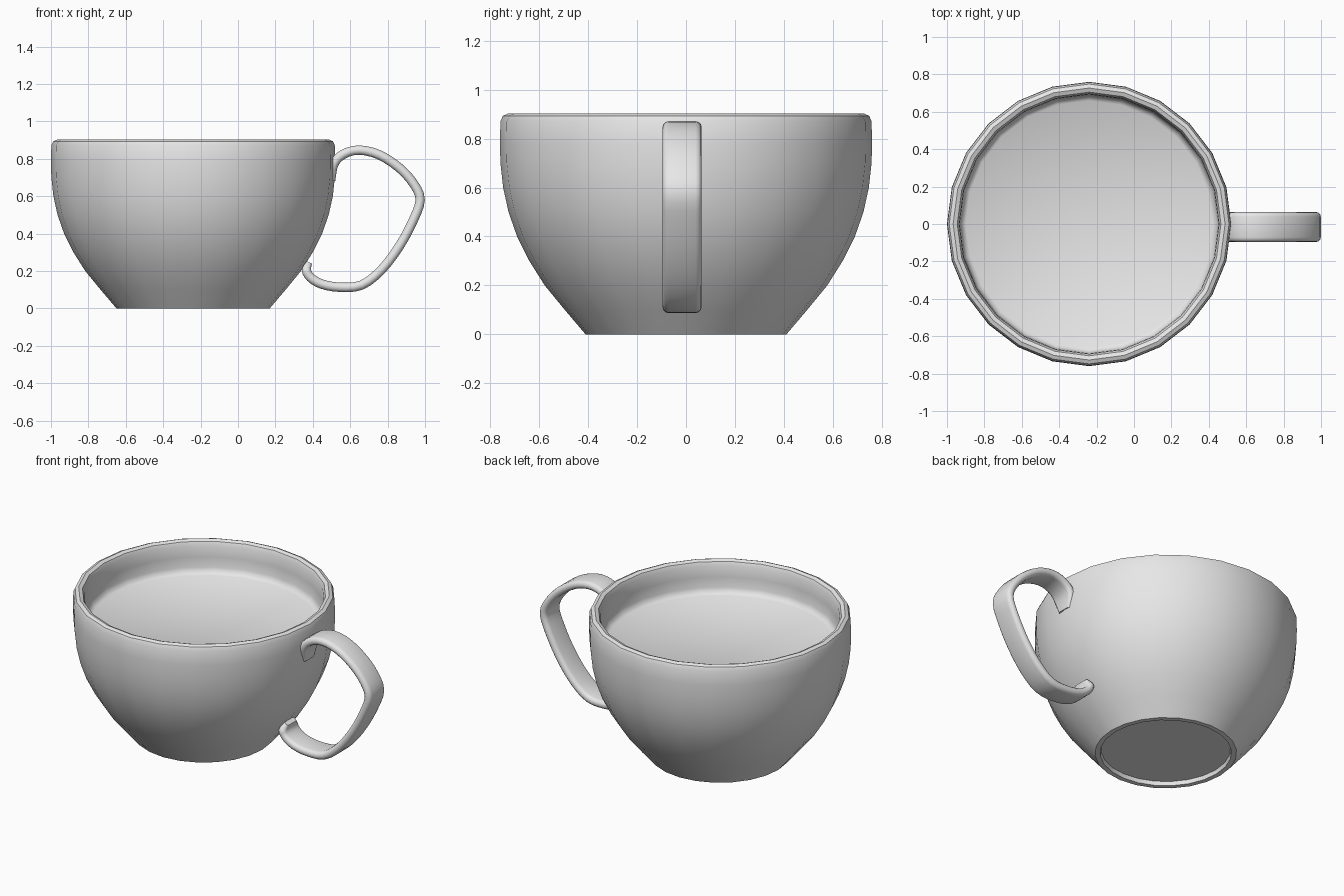
import bpy
import bmesh
import math
from mathutils import Vector

if "Cube" in bpy.data.objects:
    bpy.data.objects.remove(bpy.data.objects["Cube"], do_unlink=True)

SIDES = 24
CUP_X = -0.24

# Single plain ceramic colour
ceramic = bpy.data.materials.new("ceramic_grey")
ceramic.use_nodes = True
ceramic.diffuse_color = (0.8, 0.8, 0.8, 1)
ceramic.node_tree.nodes["Principled BSDF"].inputs["Base Color"].default_value = (0.8, 0.8, 0.8, 1)


def bridge(bm, a, b):
    """Join two closed rings of vertices with quads."""
    n = len(a)
    for i in range(n):
        j = (i + 1) % n
        bm.faces.new((a[i], a[j], b[j], b[i]))


def finish(name, bm, angle):
    bmesh.ops.recalc_face_normals(bm, faces=bm.faces)
    mesh = bpy.data.meshes.new(name)
    bm.to_mesh(mesh)
    bm.free()
    mesh.materials.append(ceramic)
    obj = bpy.data.objects.new(name, mesh)
    bpy.context.collection.objects.link(obj)
    bpy.ops.object.select_all(action='DESELECT')
    obj.select_set(True)
    bpy.context.view_layer.objects.active = obj
    bpy.ops.object.shade_smooth_by_angle(angle=math.radians(angle))
    return obj


def skin(name, rings, angle):
    """Skin a list of point rings and cap both ends."""
    bm = bmesh.new()
    loops = [[bm.verts.new(p) for p in ring] for ring in rings]
    for a, b in zip(loops, loops[1:]):
        bridge(bm, a, b)
    bm.faces.new(loops[0])
    bm.faces.new(loops[-1])
    return finish(name, bm, angle)


def circle(r, z):
    return [Vector((CUP_X + r * math.cos(t), r * math.sin(t), z))
            for t in (math.tau * i / SIDES for i in range(SIDES))]


# Cup: recessed base, foot ring, bowl wall, rounded rim, inner wall, drink level
cup_profile = [
    (0.375, 0.025), (0.38, 0), (0.41, 0), (0.495, 0.1), (0.577, 0.2),
    (0.64, 0.3), (0.69, 0.4), (0.725, 0.5), (0.747, 0.6), (0.758, 0.7),
    (0.76, 0.78), (0.758, 0.87), (0.748, 0.893), (0.727, 0.902),
    (0.705, 0.893), (0.695, 0.87), (0.692, 0.8), (0.69, 0.735), (0.68, 0.71), (0.66, 0.697),
]
skin("cup", [circle(r, z) for r, z in cup_profile], 40)


# Handle: flat rounded strap swept along a hooked loop
path = [
    (0.505, 0.68), (0.512, 0.77), (0.565, 0.825), (0.65, 0.846), (0.757, 0.82),
    (0.864, 0.75), (0.94, 0.665), (0.974, 0.58), (0.938, 0.473), (0.864, 0.334),
    (0.767, 0.206), (0.66, 0.124), (0.543, 0.113), (0.447, 0.13),
    (0.388, 0.165), (0.366, 0.205), (0.382, 0.245),
]


def smooth_path(points, steps):
    """Interpolate a smooth curve through the points."""
    p = [Vector(q) for q in points]
    p = [2 * p[0] - p[1]] + p + [2 * p[-1] - p[-2]]
    out = []
    for a, b, c, d in zip(p, p[1:], p[2:], p[3:]):
        for s in range(steps):
            t = s / steps
            out.append(0.5 * (2 * b + (c - a) * t + (2 * a - 5 * b + 4 * c - d) * t ** 2
                              + (3 * b - a - 3 * c + d) * t ** 3))
    return out + [p[-2]]


def strap_section(half_width, radius):
    """Cross-section with rounded edges, as (width, thickness) offsets."""
    section = []
    for side in (1, -1):
        for k in range(7):
            t = math.pi * (k / 6 - 0.5)
            section.append((side * (half_width - radius + radius * math.cos(t)),
                            side * radius * math.sin(t)))
    return section


centre = smooth_path(path, 3)
rings = []
for i, c in enumerate(centre):
    tangent = (centre[min(i + 1, len(centre) - 1)] - centre[max(i - 1, 0)]).normalized()
    normal = Vector((-tangent.y, tangent.x))
    # Narrow the strap slightly at its two tips
    taper = min(1, 0.6 + 0.15 * min(i, len(centre) - 1 - i))
    ring = []
    for w, h in strap_section(0.08 * taper, 0.025 * taper):
        q = c + normal * h
        ring.append(Vector((q.x, w - 0.016, q.y)))
    rings.append(ring)
skin("handle", rings, 50)
